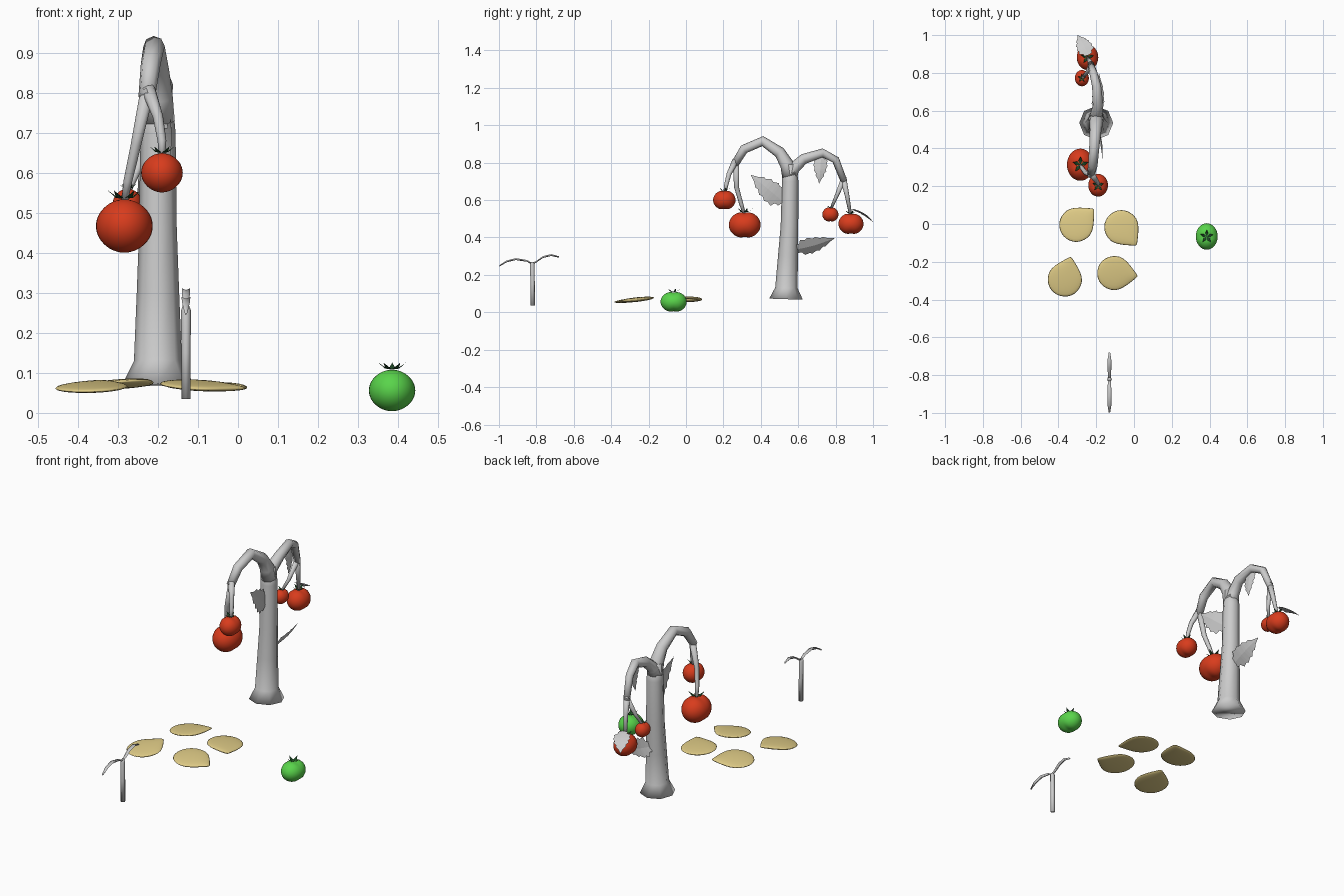
import bpy, bmesh, math
from mathutils import Vector, Matrix

if "Cube" in bpy.data.objects:
    bpy.data.objects.remove(bpy.data.objects["Cube"])


def material(name, rgb):
    m = bpy.data.materials.new(name)
    m.diffuse_color = (*rgb, 1)
    m.use_nodes = True
    m.node_tree.nodes["Principled BSDF"].inputs["Base Color"].default_value = m.diffuse_color
    return m


RED = material("ripe_red", (0.69, 0.045, 0.012))
GREEN = material("unripe_green", (0.10, 0.66, 0.07))
CALYX = material("calyx_green", (0.012, 0.06, 0.018))
TAN = material("seed_tan", (0.74, 0.60, 0.24))


def finish(bm, name, mat=None, smooth=True, recalc=True):
    if recalc:
        bmesh.ops.recalc_face_normals(bm, faces=bm.faces)
    for f in bm.faces:
        f.smooth = smooth
    me = bpy.data.meshes.new(name)
    bm.to_mesh(me)
    bm.free()
    ob = bpy.data.objects.new(name, me)
    bpy.context.collection.objects.link(ob)
    if mat:
        me.materials.append(mat)
    return ob


def tube(name, path, sides=8):
    """Tapered tube through (x, y, z, radius) points."""
    bm = bmesh.new()
    pts = [Vector(p[:3]) for p in path]
    rings, u = [], Vector((1, 0, 0))
    for i, p in enumerate(pts):
        t = (pts[min(i + 1, len(pts) - 1)] - pts[max(i - 1, 0)]).normalized()
        u = (u - t * u.dot(t)).normalized()
        v = t.cross(u)
        ring = []
        for k in range(sides):
            a = 2 * math.pi * k / sides
            ring.append(bm.verts.new(p + (u * math.cos(a) + v * math.sin(a)) * path[i][3]))
        rings.append(ring)
    for a, b in zip(rings, rings[1:]):
        for k in range(sides):
            j = (k + 1) % sides
            bm.faces.new((a[k], a[j], b[j], b[k]))
    bm.faces.new(rings[0][::-1])
    bm.faces.new(rings[-1])
    return finish(bm, name)


def tomato(name, c, r, mat):
    """Two-lobed fruit with a five-pointed calyx on top."""
    c, (rx, ry, rz) = Vector(c), r
    bm = bmesh.new()
    bmesh.ops.create_uvsphere(bm, u_segments=32, v_segments=20, radius=1)
    for v in bm.verts:
        x, y, z = v.co
        dip = 1 - 0.10 * math.exp(-(y / 0.28) ** 2)
        v.co = c + Vector((x * rx, y * ry, z * rz * dip))
    finish(bm, name, mat)
    bm = bmesh.new()
    s = rx
    for k in range(5):
        rot = Matrix.Rotation(2 * math.pi * k / 5 + 0.3, 3, 'Z')

        def vert(x, y, z):
            return bm.verts.new(c + rot @ Vector((x * s, y * s, z * rz)))
        root, tip = vert(0, 0, 0.93), vert(0.62, 0, 1.24)
        mid, l, rt = vert(0.3, 0, 1.02), vert(0.28, 0.15, 0.98), vert(0.28, -0.15, 0.98)
        for f in ((root, rt, mid), (root, mid, l), (mid, rt, tip), (mid, tip, l)):
            bm.faces.new(f)
    finish(bm, name + "_calyx", CALYX, False, False)


# Serrated half outline: position along the leaf, half width
LEAF = [(0, .03), (.04, .26), (.13, .27), (.18, .48), (.30, .42), (.36, .50), (.48, .38),
        (.55, .43), (.66, .27), (.72, .30), (.84, .13), (1, 0)]


def leaf(name, base, tip, width, normal):
    base, tip = Vector(base), Vector(tip)
    axis = tip - base
    d = axis.normalized()
    n = Vector(normal)
    n = (n - d * n.dot(d)).normalized()
    side = n.cross(d)
    bm = bmesh.new()
    mid = [bm.verts.new(base + axis * t + n * 0.012 * math.sin(math.pi * t)) for t, w in LEAF]
    for s in (1, -1):
        edge = [bm.verts.new(m.co + side * s * w * width - n * w * width * 0.15)
                for m, (t, w) in zip(mid[:-1], LEAF)] + [mid[-1]]
        for i in range(len(LEAF) - 1):
            f = [mid[i], mid[i + 1]] + ([edge[i + 1]] if edge[i + 1] is not mid[i + 1] else []) + [edge[i]]
            bm.faces.new(f if s < 0 else f[::-1])
    finish(bm, name, None, False, False)


def seed(name, c, angle, tilt_x, tilt_y):
    """Flat teardrop seed, tip pointing along the angle."""
    bm = bmesh.new()
    bmesh.ops.create_uvsphere(bm, u_segments=32, v_segments=12, radius=1)
    m = (Matrix.Translation(c) @ Matrix.Rotation(tilt_x, 4, 'X') @ Matrix.Rotation(tilt_y, 4, 'Y')
         @ Matrix.Rotation(math.radians(angle), 4, 'Z'))
    for v in bm.verts:
        x, y, z = v.co
        taper = (1 - max(x + 0.1, 0) ** 2 * 0.55) * (1 - 0.12 * x)
        v.co = m @ Vector((x * 0.107, y * taper * 0.09, z * 0.011))
    finish(bm, name, TAN)


def blade(name, path):
    """Channelled seed leaf along (y, z, half width) points at the sprout."""
    bm = bmesh.new()
    rows = []
    for y, z, w in path:
        rows.append([bm.verts.new((-0.13 + s * w, y, z + abs(s) * w * 0.4 + o))
                     for s, o in ((-1, 0), (0, 0), (1, 0), (0, -0.006))])
    for a, b in zip(rows, rows[1:]):
        for k in range(4):
            j = (k + 1) % 4
            bm.faces.new((a[k], a[j], b[j], b[k]))
    bm.faces.new(rows[0])
    bm.faces.new(rows[-1])
    finish(bm, name)


# Big plant: flared trunk and two drooping, forked branches
tube("trunk", [(-.2, .535, .07, .09), (-.2, .537, .13, .06), (-.2, .545, .30, .053),
               (-.2, .553, .46, .047), (-.2, .557, .70, .044), (-.2, .553, .79, .036)])
tube("front_branch", [(-.2, .555, .73, .042), (-.2, .54, .79, .037), (-.203, .50, .855, .031),
                      (-.21, .41, .915, .027), (-.218, .31, .872, .025), (-.228, .26, .79, .021)])
tube("front_twig_large", [(-.225, .267, .81, .018), (-.255, .27, .67, .013),
                          (-.275, .295, .58, .011), (-.284, .312, .525, .008)])
tube("front_twig_small", [(-.225, .265, .81, .018), (-.20, .23, .74, .013),
                          (-.19, .215, .68, .011), (-.19, .208, .64, .008)])
tube("back_branch", [(-.2, .555, .72, .040), (-.2, .575, .77, .033), (-.19, .63, .82, .028),
                     (-.198, .73, .852, .024), (-.215, .80, .815, .021), (-.228, .845, .70, .018)])
tube("back_twig_large", [(-.227, .84, .72, .017), (-.235, .862, .62, .012), (-.245, .88, .52, .008)])
tube("back_twig_small", [(-.227, .842, .71, .015), (-.25, .80, .61, .010), (-.273, .776, .555, .007)])

# Fruit
tomato("tomato_front_large", (-.284, .314, .467), (.071, .085, .072), RED)
tomato("tomato_front_small", (-.19, .205, .60), (.052, .06, .053), RED)
tomato("tomato_back_large", (-.246, .882, .473), (.057, .067, .058), RED)
tomato("tomato_back_small", (-.276, .772, .523), (.037, .043, .04), RED)
tomato("tomato_unripe", (.385, -.066, .056), (.058, .07, .056), GREEN)

# Leaves
leaf("leaf_front", (-.195, .52, .59), (-.168, .345, .735), .125, (1, .1, .1))
leaf("leaf_back", (-.195, .585, .335), (-.185, .797, .398), .11, (.8, .05, -.6))
leaf("leaf_hanging", (-.2, .722, .84), (-.19, .712, .688), .078, (1, .1, 0))
leaf("leaf_end", (-.24, .895, .553), (-.298, 1.0, .482), .09, (-.1, .45, .9))

# Sprout
tube("sprout_stem", [(-.13, -.82, .035, .0115), (-.13, -.82, .15, .0115),
                     (-.13, -.822, .255, .0125), (-.13, -.822, .268, .008)])
blade("sprout_leaf_front", [(-.818, .258, .006), (-.85, .276, .009), (-.91, .285, .011),
                            (-.96, .273, .010), (-.998, .250, .004)])
blade("sprout_leaf_back", [(-.826, .258, .006), (-.80, .272, .008), (-.765, .296, .010),
                           (-.72, .307, .010), (-.68, .298, .004)])

# Seeds
seed("seed_1", (-.293, .007, .072), 42, -.06, -.08)
seed("seed_2", (-.056, -.03, .066), -50, -.03, .03)
seed("seed_3", (-.362, -.278, .066), 75, .11, -.03)
seed("seed_4", (-.088, -.262, .068), -8, .10, .05)
